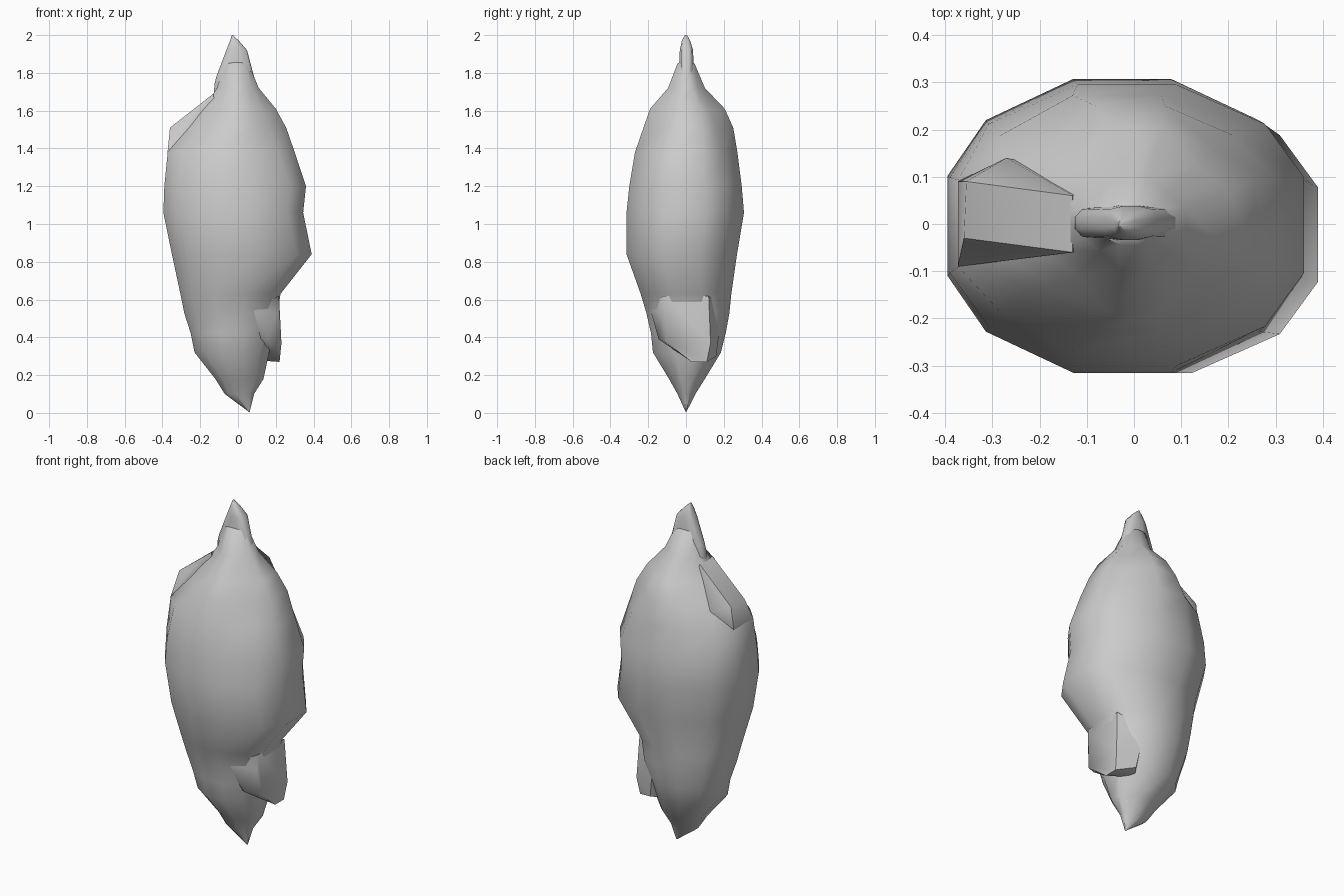
import bpy, bmesh, math

if "Cube" in bpy.data.objects:
    bpy.data.objects.remove(bpy.data.objects["Cube"])


def finish(name, bm, angle):
    """Turn a bmesh into a named object with angle-limited smooth shading."""
    bmesh.ops.recalc_face_normals(bm, faces=bm.faces)
    mesh = bpy.data.meshes.new(name)
    bm.to_mesh(mesh)
    bm.free()
    ob = bpy.data.objects.new(name, mesh)
    bpy.context.collection.objects.link(ob)
    bpy.ops.object.select_all(action='DESELECT')
    ob.select_set(True)
    bpy.context.view_layer.objects.active = ob
    bpy.ops.object.shade_smooth_by_angle(angle=math.radians(angle))


def ring(x0, x1, y0, y1, k):
    """Twelve-sided section; k sets how full the diagonal corners are."""
    quarter = [(1, .34), (.78 * k, .72 * k), (.28, 1)]
    unit = quarter + [(-x, y) for x, y in reversed(quarter)]
    unit += [(-x, -y) for x, y in unit]
    cx, cy, rx, ry = (x0 + x1) / 2, (y0 + y1) / 2, (x1 - x0) / 2, (y1 - y0) / 2
    return [(cx + x * rx, cy + y * ry) for x, y in unit]


def loft(name, sections, angle=50):
    """sections: (z, x left, x right, y front, y back, corner fullness)"""
    bm = bmesh.new()
    rows = [[bm.verts.new((x, y, s[0])) for x, y in ring(*s[1:])] for s in sections]
    for a, b in zip(rows, rows[1:]):
        for i in range(len(a)):
            j = (i + 1) % len(a)
            bm.faces.new((a[i], a[j], b[j], b[i]))
    bm.faces.new(rows[0][::-1])
    bm.faces.new(rows[-1])
    bmesh.ops.remove_doubles(bm, verts=bm.verts, dist=.0005)
    finish(name, bm, angle)


def chunk(name, points, angle=50):
    """Convex facetted lump through the given points."""
    bm = bmesh.new()
    for p in points:
        bm.verts.new(p)
    res = bmesh.ops.convex_hull(bm, input=bm.verts)
    loose = [v for v in bm.verts if not v.link_faces]
    bmesh.ops.delete(bm, geom=loose, context='VERTS')
    finish(name, bm, angle)


# Main faceted stone, bottom tip to upper cone
loft("stone_body", [
    (.005, .058, .062, -.002, .002, 1),
    (.10, -.07, .085, -.045, .05, .9),
    (.18, -.12, .135, -.09, .10, .92),
    (.32, -.23, .165, -.175, .185, .95),
    (.42, -.25, .19, -.185, .21, 1),
    (.53, -.285, .21, -.21, .23, 1),
    (.63, -.305, .225, -.24, .24, 1),
    (.84, -.35, .39, -.315, .27, 1),
    (1.06, -.395, .345, -.315, .307, 1),
    (1.20, -.39, .36, -.30, .295, 1),
    (1.38, -.372, .30, -.27, .272, .95),
    (1.51, -.27, .255, -.225, .25, .85),
    (1.61, -.19, .20, -.19, .205, .82),
    (1.72, -.11, .11, -.095, .10, .85),
    (1.85, -.075, .055, -.045, .045, .95),
    (1.86, -.055, .04, -.02, .02, 1),
])

# Left shoulder facet
chunk("left_shoulder", [
    (-.36, -.03, 1.51), (-.355, .09, 1.51), (-.373, -.09, 1.38), (-.373, .09, 1.38),
    (-.27, -.06, 1.55), (-.27, .14, 1.48), (-.13, -.06, 1.69), (-.13, .06, 1.69),
    (-.1, -.06, 1.4), (-.1, .1, 1.4)])

# Thin blade forming the peak
loft("peak_fin", [
    (1.60, -.13, .12, -.03, .035, 1.1),
    (1.74, -.125, .10, -.035, .04, 1.1),
    (1.78, -.115, .085, -.035, .04, 1.1),
    (1.92, -.062, .048, -.033, .038, 1.1),
    (1.97, -.042, .005, -.022, .022, 1.1),
    (2.0, -.032, -.028, -.006, .006, 1),
])

# Ledge on the lower right, blending upward into the body
chunk("side_ledge", [
    (.23, -.10, .37), (.23, .13, .37), (.21, -.13, .53), (.21, .13, .53),
    (.217, -.12, .62), (.217, .12, .62), (.22, .03, .27), (.22, .11, .27),
    (.155, -.145, .39), (.12, .16, .30), (.08, -.19, .55), (.08, .19, .55),
    (.08, -.12, .39), (.08, .1, .28)])
